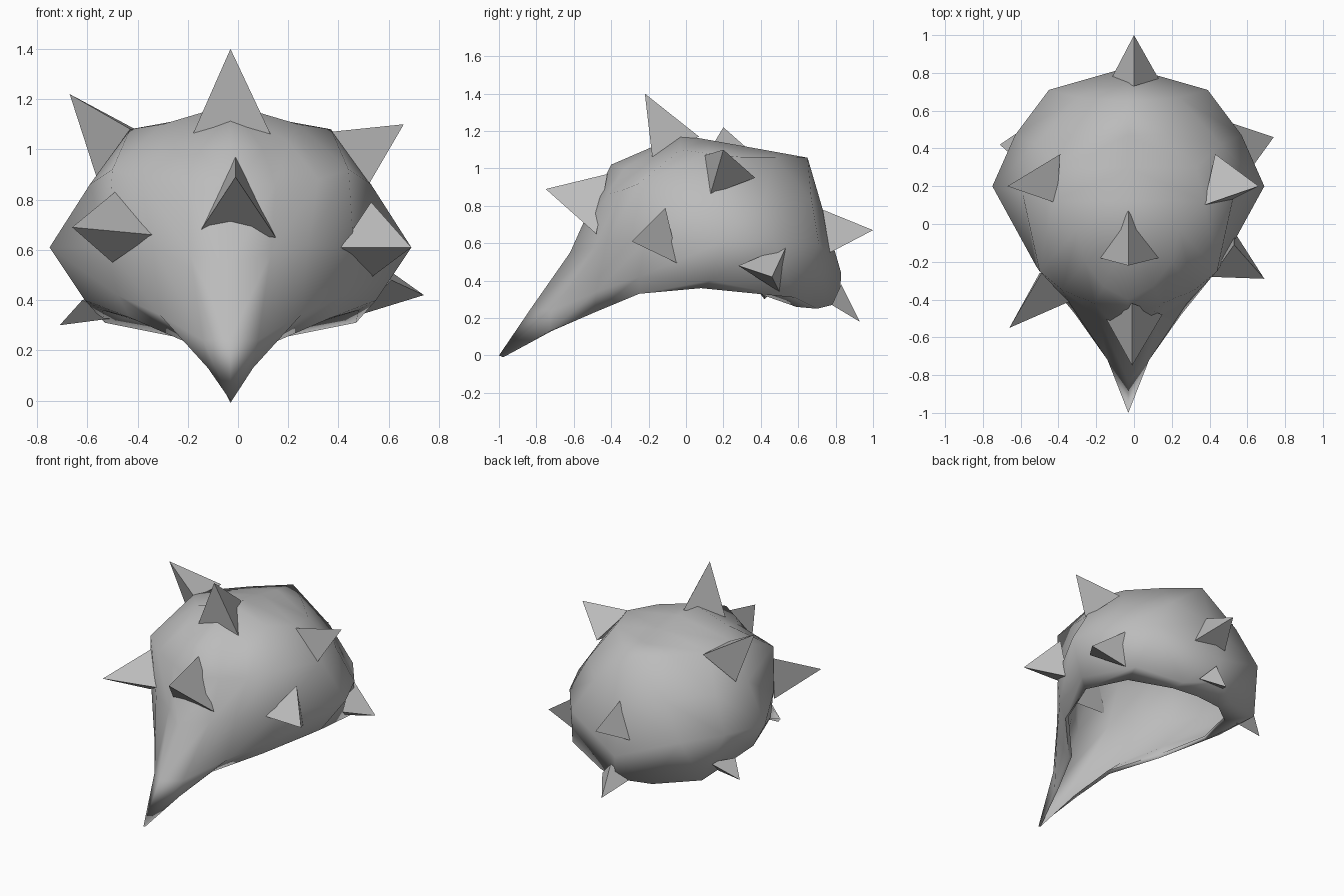
import bpy
import bmesh
from math import radians

cube = bpy.data.objects.get("Cube")
if cube:
    bpy.data.objects.remove(cube, do_unlink=True)

# Single stone-grey material
grey = bpy.data.materials.new("stone grey")
grey.use_nodes = True
colour = (0.5, 0.5, 0.5, 1)
grey.diffuse_color = colour
grey.node_tree.nodes["Principled BSDF"].inputs["Base Color"].default_value = colour

CENTRE_X = -0.03


def make_object(name, bm):
    """Turn a bmesh into a linked, selected object with the shared material."""
    mesh = bpy.data.meshes.new(name)
    bm.to_mesh(mesh)
    bm.free()
    mesh.materials.append(grey)
    obj = bpy.data.objects.new(name, mesh)
    bpy.context.collection.objects.link(obj)
    bpy.ops.object.select_all(action='DESELECT')
    obj.select_set(True)
    bpy.context.view_layer.objects.active = obj
    return obj


# Half outlines of the shell, each running from the beak round to the back
rim = [(0, -1, 0), (.09, -.73, .13), (.17, -.49, .23), (.4, -.25, .33),
       (.51, .08, .36), (.41, .39, .33), (.19, .59, .26), (0, .61, .26)]
lower = [(0, -.83, .25), (.11, -.72, .24), (.28, -.48, .34), (.45, -.25, .42),
         (.58, .13, .4), (.5, .58, .31), (.2, .7, .25), (0, .82, .28)]
cheek = [(0, -.62, .55), (.16, -.49, .58), (.31, -.42, .62), (.49, -.22, .61),
         (.72, .2, .61), (.6, .47, .61), (.42, .71, .6), (0, .83, .44)]
upper = [(0, -.49, .84), (.18, -.42, .86), (.35, -.35, .88), (.47, -.25, .92),
         (.56, .16, .86), (.49, .42, .84), (.27, .67, .84), (0, .74, .75)]
top = [(0, -.4, 1.02), (.13, -.33, 1), (.23, -.2, 1.03), (.27, -.03, 1.1),
       (.4, .12, 1.08), (.36, .3, 1.06), (.2, .47, 1.06), (0, .65, 1.06)]


def crown_point(p):
    """Project a top outline point onto the sloping crown line."""
    y = max(p[1], -.03)
    return (0, y, 1.18 - .18 * (y + .03))


def build_shell():
    bm = bmesh.new()
    outlines = [rim, lower, cheek, upper, top, [crown_point(p) for p in top]]
    grid = [[bm.verts.new(p) for p in outline] for outline in outlines]
    for low, high in zip(grid, grid[1:]):
        for j in range(len(low) - 1):
            bm.faces.new((low[j], low[j + 1], high[j + 1], high[j]))
    bmesh.ops.remove_doubles(bm, verts=bm.verts, dist=.005)
    bmesh.ops.dissolve_degenerate(bm, edges=bm.edges, dist=.001)
    shell = make_object("helmet_shell", bm)
    shell.location.x = CENTRE_X
    mirror = shell.modifiers.new("mirror", 'MIRROR')
    mirror.use_clip = True
    wall = shell.modifiers.new("wall", 'SOLIDIFY')
    wall.thickness = .025
    wall.offset = -1
    for modifier in (mirror, wall):
        bpy.ops.object.modifier_apply(modifier=modifier.name)
    bpy.ops.object.shade_smooth_by_angle(angle=radians(85))


def build_spike(name, tip, *base):
    """Three-sided spike sunk a little into the shell."""
    bm = bmesh.new()
    peak = bm.verts.new(tip)
    corners = [bm.verts.new(p) for p in base]
    bm.faces.new(corners)
    for a, b in zip(corners, corners[1:] + corners[:1]):
        bm.faces.new((a, b, peak))
    bmesh.ops.recalc_face_normals(bm, faces=bm.faces)
    make_object(name, bm)


build_shell()

# Spikes on the centre line
build_spike("crown_spike", (-.03, -.22, 1.4),
            (-.18, -.18, 1.06), (.13, -.18, 1.06), (-.03, .07, 1.17))
build_spike("brow_spike", (-.01, -.75, .89),
            (-.16, -.48, .66), (.15, -.48, .65), (-.01, -.42, .97))
build_spike("back_spike", (0, 1, .67),
            (0, .73, .78), (.13, .77, .55), (-.12, .77, .55))
build_spike("nape_spike", (0, .93, .18),
            (0, .83, .38), (.1, .78, .27), (-.1, .78, .27))

# Spikes on the right side
build_spike("right_upper_spike", (-.67, .2, 1.22),
            (-.39, .37, 1.07), (-.41, .11, 1.07), (-.56, .25, .88))
build_spike("right_front_spike", (-.66, -.55, .69),
            (-.49, -.26, .83), (-.34, -.41, .66), (-.5, -.26, .55))
build_spike("right_rear_spike", (-.71, .42, .3),
            (-.62, .34, .4), (-.55, .53, .42), (-.48, .42, .33))

# Spikes on the left side
build_spike("left_upper_spike", (.66, .2, 1.1),
            (.37, .1, 1.07), (.43, .37, .95), (.52, .13, .86))
build_spike("left_front_spike", (.69, -.29, .61),
            (.53, -.11, .79), (.41, -.28, .61), (.53, -.04, .49))
build_spike("left_rear_spike", (.74, .46, .42),
            (.61, .28, .48), (.5, .54, .59), (.48, .5, .34))
